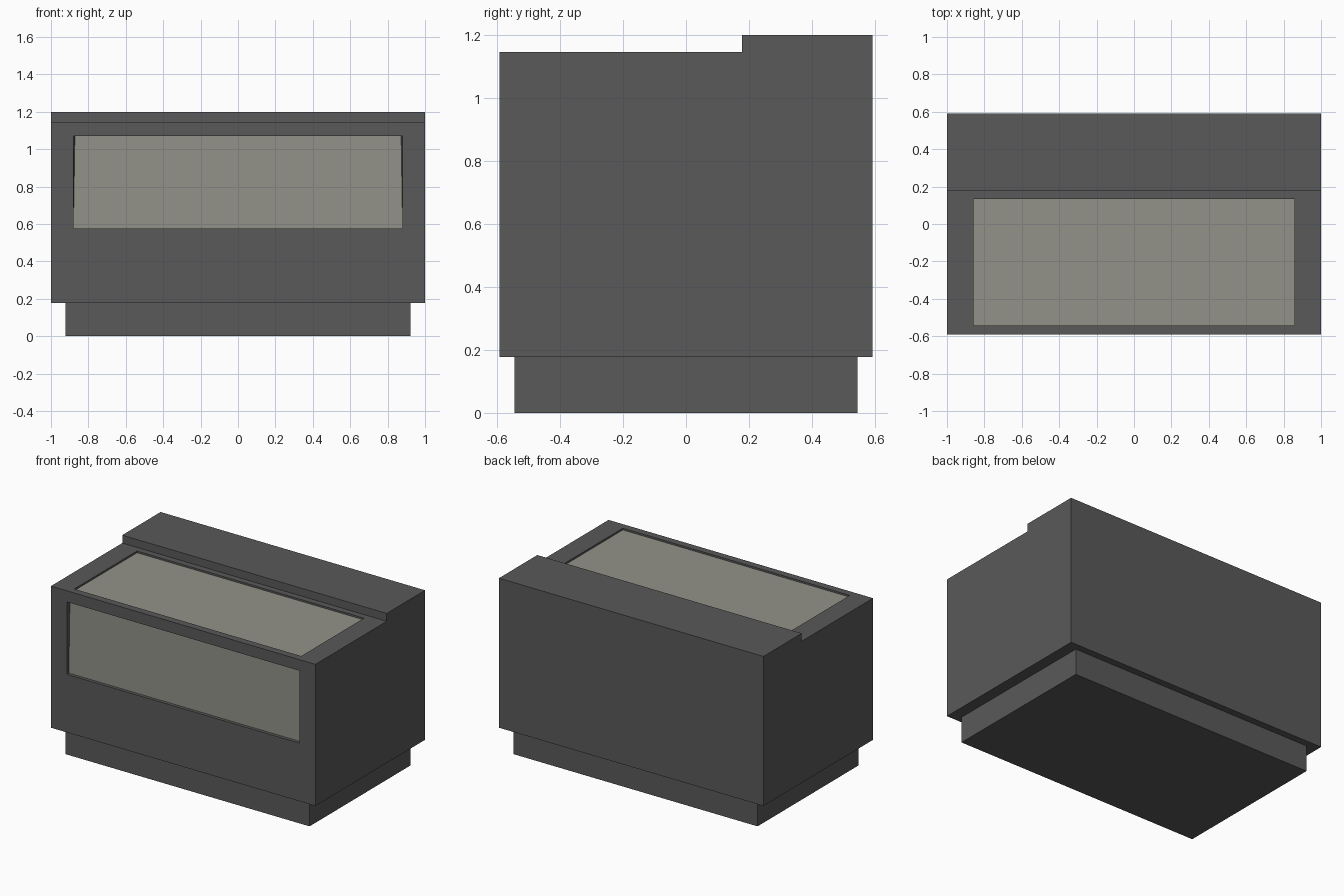
import bpy, bmesh
from mathutils import Vector

if "Cube" in bpy.data.objects:
    bpy.data.objects.remove(bpy.data.objects["Cube"])


def material(name, rgb):
    m = bpy.data.materials.new(name)
    m.diffuse_color = (*rgb, 1)
    m.use_nodes = True
    m.node_tree.nodes["Principled BSDF"].inputs["Base Color"].default_value = m.diffuse_color
    return m


GREY = material("dark grey", (0.1, 0.1, 0.1))
GLASS = material("grey green glass", (0.29, 0.29, 0.25))


def finish(bm, name):
    bmesh.ops.recalc_face_normals(bm, faces=bm.faces)
    me = bpy.data.meshes.new(name)
    bm.to_mesh(me)
    bm.free()
    ob = bpy.data.objects.new(name, me)
    bpy.context.collection.objects.link(ob)
    me.materials.append(GREY)
    me.materials.append(GLASS)
    return ob


def recess(bm, face, corner, depth):
    """Cut an opening in a face; corner(v, inner) gives the new position."""
    for inner in (False, True):
        bmesh.ops.inset_region(bm, faces=[face], thickness=0.005)
        for v in face.verts:
            v.co = corner(v.co, inner)
    n = face.normal.copy()
    for v in face.verts:
        v.co -= n * depth
    face.material_index = 1


# cabinet: stepped side profile extruded across the width
profile = [(-0.592, 0.178), (0.592, 0.178), (0.592, 1.2),
           (0.178, 1.2), (0.178, 1.146), (-0.592, 1.146)]
bm = bmesh.new()
side = bm.faces.new([bm.verts.new((-1, y, z)) for y, z in profile])
ext = bmesh.ops.extrude_face_region(bm, geom=[side])
bmesh.ops.translate(bm, vec=(2, 0, 0),
                    verts=[g for g in ext["geom"] if isinstance(g, bmesh.types.BMVert)])
bmesh.ops.recalc_face_normals(bm, faces=bm.faces)
front = next(f for f in bm.faces if f.normal.y < -0.9 and f.calc_center_median().y < -0.5)
top = next(f for f in bm.faces if f.normal.z > 0.9 and f.calc_center_median().y < 0)


# front window, slightly narrower at the top of its pane
def front_corner(co, inner):
    high = co.z > 0.8
    x = 0.872 if inner and high else 0.88
    return Vector((x if co.x > 0 else -x, co.y, 1.07 if high else 0.575))


# lid window
def top_corner(co, inner):
    return Vector((0.858 if co.x > 0 else -0.858, 0.135 if co.y > -0.2 else -0.543, co.z))


recess(bm, front, front_corner, 0.022)
recess(bm, top, top_corner, 0.012)
finish(bm, "cabinet")

# plinth below the cabinet
bm = bmesh.new()
bmesh.ops.create_cube(bm, size=1)
bmesh.ops.scale(bm, vec=(1.846, 1.09, 0.178), verts=bm.verts)
bmesh.ops.translate(bm, vec=(0, 0, 0.089), verts=bm.verts)
finish(bm, "plinth")
